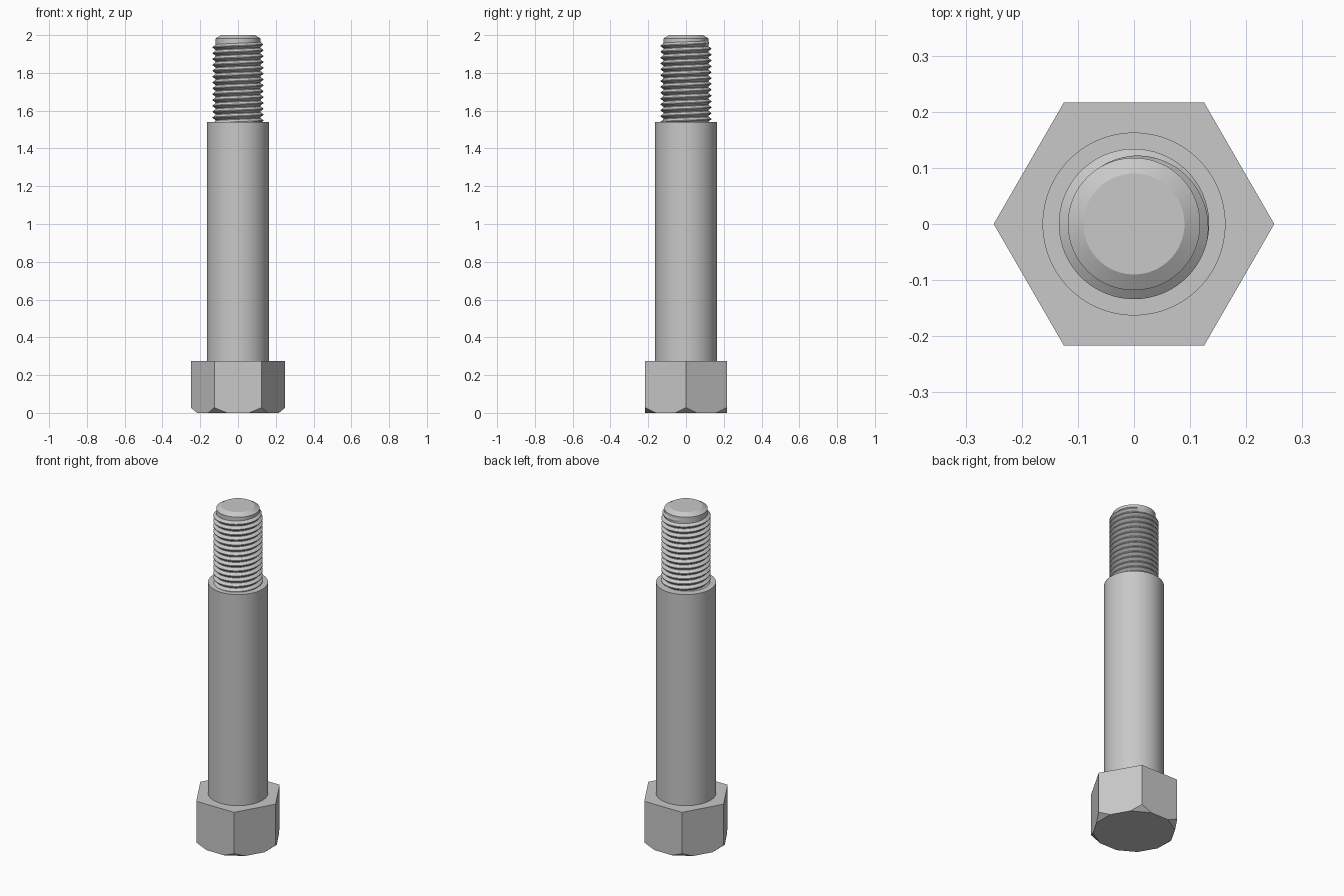
import bpy, bmesh, math
from mathutils import Vector

cube = bpy.data.objects.get("Cube")
if cube:
    bpy.data.objects.remove(cube, do_unlink=True)

steel = bpy.data.materials.new("plain steel grey")
steel.use_nodes = True
steel.diffuse_color = (0.58, 0.58, 0.58, 1)
steel.node_tree.nodes["Principled BSDF"].inputs["Base Color"].default_value = (0.58, 0.58, 0.58, 1)

HEAD_R, HEAD_TOP = 0.25, 0.275
SHANK_R, SHANK_TOP = 0.163, 1.54
CORE_R, CREST_R = 0.118, 0.134
PITCH, TURNS, STEPS = 0.031, 14, 64


def finish(bm, name, smooth=True):
    bmesh.ops.recalc_face_normals(bm, faces=bm.faces)
    mesh = bpy.data.meshes.new(name)
    bm.to_mesh(mesh)
    bm.free()
    mesh.materials.append(steel)
    obj = bpy.data.objects.new(name, mesh)
    bpy.context.collection.objects.link(obj)
    if smooth:
        bpy.ops.object.select_all(action="DESELECT")
        obj.select_set(True)
        bpy.context.view_layer.objects.active = obj
        bpy.ops.object.shade_smooth_by_angle(angle=math.radians(30))
    return obj


def lathe(name, profile, steps=96):
    """Solid of revolution; the end points are closed with flat discs."""
    bm = bmesh.new()
    rings = []
    for r, z in profile:
        rings.append([bm.verts.new((r * math.cos(a), r * math.sin(a), z))
                      for a in (math.tau * i / steps for i in range(steps))])
    for low, high in zip(rings, rings[1:]):
        for i in range(steps):
            j = (i + 1) % steps
            bm.faces.new((low[i], low[j], high[j], high[i]))
    bm.faces.new(rings[0])
    bm.faces.new(rings[-1])
    return finish(bm, name)


# Hexagonal head with its lower corners cut off at a slant
bm = bmesh.new()
low = [bm.verts.new((HEAD_R * math.cos(a), HEAD_R * math.sin(a), 0))
       for a in (math.tau * i / 6 for i in range(6))]
base = bm.faces.new(low)
top = bmesh.ops.extrude_face_region(bm, geom=[base])["geom"]
bmesh.ops.translate(bm, vec=(0, 0, HEAD_TOP),
                    verts=[v for v in top if isinstance(v, bmesh.types.BMVert)])
apothem = HEAD_R * math.cos(math.pi / 6)
for i in range(6):
    a = math.tau * i / 6
    out = Vector((math.cos(a), math.sin(a), 0))
    normal = (out - Vector((0, 0, 1.2))).normalized()
    geom = bm.verts[:] + bm.edges[:] + bm.faces[:]
    cut = bmesh.ops.bisect_plane(bm, geom=geom, plane_co=out * apothem,
                                 plane_no=normal, clear_outer=True)["geom_cut"]
    bmesh.ops.holes_fill(bm, edges=[e for e in cut if isinstance(e, bmesh.types.BMEdge)])
finish(bm, "hex_head", smooth=False)

# Plain shank, seated slightly inside the head
lathe("shank", [(SHANK_R, HEAD_TOP - 0.05), (SHANK_R, SHANK_TOP)])

# Threaded end core with a chamfered tip
lathe("thread_core", [(CORE_R, SHANK_TOP - 0.03), (CORE_R, 1.983), (0.09, 2.0)])

# Right-handed helical ridge that fades out near the tip
bm = bmesh.new()
end_angle = math.radians(130)
end_z = 1.962
count = TURNS * STEPS
fade = STEPS * 0.4
root = CORE_R - 0.002
previous = None
for k in range(count + 1):
    turn = (k - count) / STEPS
    angle = end_angle + math.tau * turn
    z = end_z + PITCH * turn
    grow = min(1.0, (count - k) / fade)
    crest = CORE_R - 0.001 + (CREST_R - CORE_R + 0.001) * grow
    section = [(root, -PITCH / 2), (crest, -0.002), (crest, 0.002), (root, PITCH / 2)]
    row = [bm.verts.new((r * math.cos(angle), r * math.sin(angle), z + dz))
           for r, dz in section]
    if previous:
        for i in range(3):
            bm.faces.new((previous[i], row[i], row[i + 1], previous[i + 1]))
    else:
        bm.faces.new(row)
    previous = row
bm.faces.new(previous)
finish(bm, "thread_ridge")
